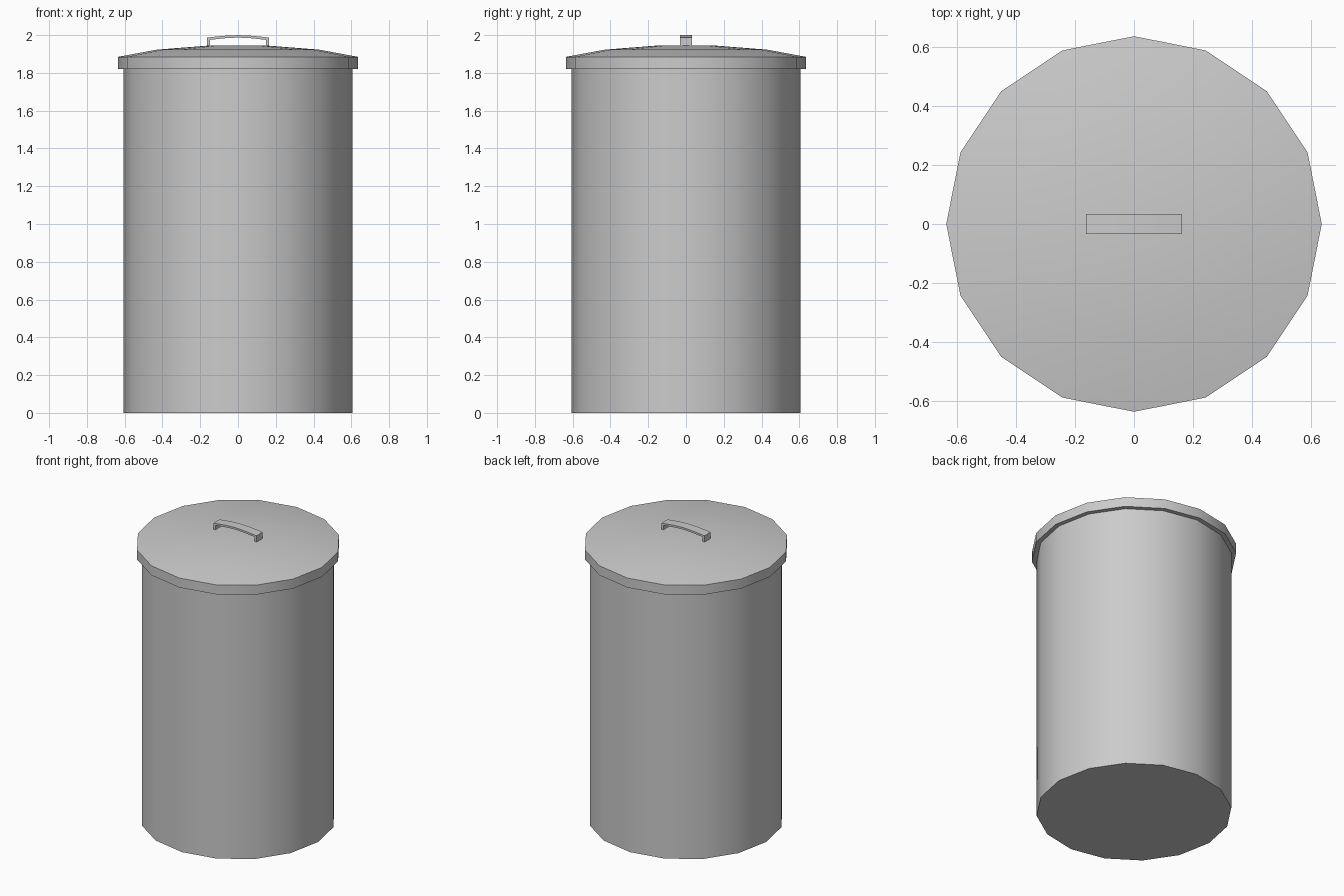
import bpy, bmesh, math

if "Cube" in bpy.data.objects:
    bpy.data.objects.remove(bpy.data.objects["Cube"])

SIDES = 16


def make_object(name, bm, smooth_angle=None):
    bmesh.ops.recalc_face_normals(bm, faces=bm.faces)
    mesh = bpy.data.meshes.new(name)
    bm.to_mesh(mesh)
    bm.free()
    obj = bpy.data.objects.new(name, mesh)
    bpy.context.collection.objects.link(obj)
    if smooth_angle:
        bpy.ops.object.select_all(action='DESELECT')
        obj.select_set(True)
        bpy.context.view_layer.objects.active = obj
        bpy.ops.object.shade_smooth_by_angle(angle=math.radians(smooth_angle))
    return obj


def lathe(name, profile, smooth_angle):
    """Spin (radius, z) points around z and cap both ends."""
    bm = bmesh.new()
    rings = []
    for r, z in profile:
        rings.append([bm.verts.new((r * math.cos(2 * math.pi * i / SIDES),
                                    r * math.sin(2 * math.pi * i / SIDES), z))
                      for i in range(SIDES)])
    for a, b in zip(rings, rings[1:]):
        for i in range(SIDES):
            j = (i + 1) % SIDES
            bm.faces.new((a[i], a[j], b[j], b[i]))
    bm.faces.new(rings[0])
    bm.faces.new(rings[-1])
    return make_object(name, bm, smooth_angle)


# Cylindrical can body
lathe("can_body", [(0.605, 0), (0.605, 1.82)], 30)

# Lid with a straight rim and a shallow dome
lathe("lid", [(0.605, 1.82), (0.635, 1.82), (0.635, 1.885),
              (0.43, 1.923), (0.15, 1.945)], 30)

# Arched strap handle: outer and inner edges of a bent strip, given thickness in y
outer = [(-0.163, 1.94), (-0.163, 1.987), (-0.08, 1.996), (0, 2.0)]
inner = [(-0.148, 1.94), (-0.148, 1.975), (-0.075, 1.983), (0, 1.987)]
outer += [(-x, z) for x, z in reversed(outer[:-1])]
inner += [(-x, z) for x, z in reversed(inner[:-1])]
bm = bmesh.new()
sections = []
for (xo, zo), (xi, zi) in zip(outer, inner):
    sections.append([bm.verts.new(p) for p in ((xo, -0.033, zo), (xo, 0.033, zo),
                                               (xi, 0.033, zi), (xi, -0.033, zi))])
for a, b in zip(sections, sections[1:]):
    for i in range(4):
        j = (i + 1) % 4
        bm.faces.new((a[i], a[j], b[j], b[i]))
bm.faces.new(sections[0])
bm.faces.new(sections[-1])
make_object("lid_handle", bm, 30)
